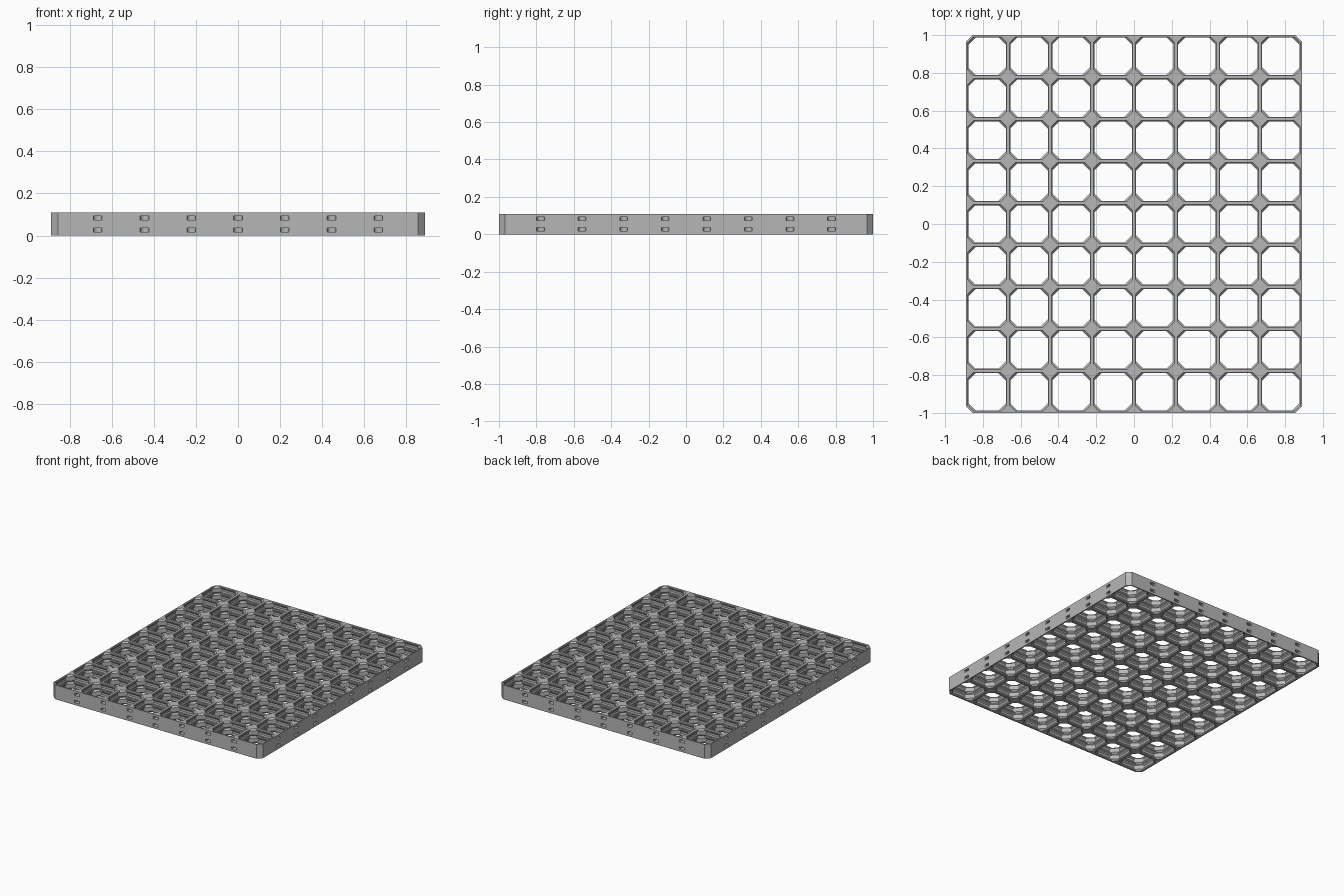
import bpy, bmesh, math

if "Cube" in bpy.data.objects:
    bpy.data.objects.remove(bpy.data.objects["Cube"])

S = 2 / 252            # millimetres to model units
NX, NY, P = 8, 9, 28   # cells across, cells deep, cell pitch
H = P / 2
HX, HY = NX * H, NY * H
CUT = 4.2              # clipped outer corner of the board
R2 = math.sqrt(2)

# One layer: (height, wall half thickness, post reach along the diagonal)
LAYER = [(0, 1.1, 4.17), (0.4, 1.5, 4.57), (1.4, 1.5, 5.57), (2.4, 0.8, 5.57),
         (4.4, 0.8, 5.57), (5.4, 1.5, 5.57), (6.4, 1.5, 4.57), (6.8, 1.1, 4.17)]
LEVELS = LAYER + [(z + 7, w, c) for z, w, c in LAYER]   # two stacked layers
TOP = LEVELS[-1][0]

gray = bpy.data.materials.new("gray plastic")
gray.diffuse_color = (0.47, 0.47, 0.47, 1)
gray.use_nodes = True
gray.node_tree.nodes["Principled BSDF"].inputs["Base Color"].default_value = gray.diffuse_color


def turn(p, k):
    x, y = p
    for _ in range(k):
        x, y = -y, x
    return x, y


def make_object(name, bm):
    bmesh.ops.recalc_face_normals(bm, faces=bm.faces)
    mesh = bpy.data.meshes.new(name)
    bm.to_mesh(mesh)
    bm.free()
    obj = bpy.data.objects.new(name, mesh)
    obj.scale = (S, S, S)
    bpy.context.collection.objects.link(obj)
    mesh.materials.append(gray)
    return obj


def on_rim(p, q):
    flat_x = abs(abs(p[0]) - HX) < .01 and abs(p[0] - q[0]) < .01
    flat_y = abs(abs(p[1]) - HY) < .01 and abs(p[1] - q[1]) < .01
    clipped = all(abs(abs(a) + abs(b) - (HX + HY - CUT)) < .01 for a, b in (p, q))
    return flat_x or flat_y or clipped


def add_cell(bm, cx, cy):
    def face(points):
        bm.faces.new([bm.verts.new((cx + x, cy + y, z)) for x, y, z in points])

    # Eight sided opening, lofted through all levels
    rings = []
    for z, w, c in LEVELS:
        a = H - w
        t = P - c * R2 - a
        rings.append([(*turn(p, k), z) for k in range(4) for p in ((a, -t), (a, t))])
    for lo, hi in zip(rings, rings[1:]):
        for i in range(8):
            j = (i + 1) % 8
            face((lo[i], lo[j], hi[j], hi[i]))

    # Flat top and bottom around the opening, and the outer rim
    _, w, c = LEVELS[0]
    a = H - w
    t = P - c * R2 - a
    for k in range(4):
        sx, sy = turn((1, 1), k)
        is_corner = abs(cx + sx * H) > HX - 1 and abs(cy + sy * H) > HY - 1
        tip = [(H, H - CUT), (H - CUT, H)] if is_corner else [(H, H)]
        side = [(a, -t), (H, -t), (H, t), (a, t)]
        corner = [(a, t), (H, t)] + tip + [(t, H), (t, a)]
        for z in (0, TOP):
            face([(*turn(p, k), z) for p in side])
            face([(*turn(p, k), z) for p in corner])
        edge = [turn(p, k) for p in [(H, -t), (H, t)] + tip + [(t, H)]]
        for p, q in zip(edge, edge[1:]):
            if on_rim((cx + p[0], cy + p[1]), (cx + q[0], cy + q[1])):
                face([(*p, 0), (*q, 0), (*q, TOP), (*p, TOP)])


# Grid board
bm = bmesh.new()
for i in range(NX):
    for j in range(NY):
        add_cell(bm, (i + .5) * P - HX, (j + .5) * P - HY)
bmesh.ops.remove_doubles(bm, verts=bm.verts, dist=0.005)
board = make_object("grid_board", bm)

# Connector slots: flared mouth with a rounded inner end, (sideways, inward)
half = [(2.6, -1), (2.6, 0), (2.3, 0.6), (2.3, 1.4), (2.6, 2.2)]
half += [(2.6 * math.cos(r), 2.6 + 2.6 * math.sin(r))
         for r in (math.radians(15 * n) for n in range(6))]
outline = half + [(0, 5.2)] + [(-x, y) for x, y in reversed(half)]


def add_slot(bm, x, y, z, k):
    pts = [turn(p, k) for p in outline]
    f = bm.faces.new([bm.verts.new((x + u, y + v, z - 1.2)) for u, v in pts])
    new = bmesh.ops.extrude_face_region(bm, geom=[f])["geom"]
    bmesh.ops.translate(bm, vec=(0, 0, 2.4),
                        verts=[g for g in new if isinstance(g, bmesh.types.BMVert)])


bm = bmesh.new()
for z in (3.4, 10.4):
    for i in range(1, NX):
        add_slot(bm, i * P - HX, -HY, z, 0)
        add_slot(bm, i * P - HX, HY, z, 2)
    for j in range(1, NY):
        add_slot(bm, HX, j * P - HY, z, 1)
        add_slot(bm, -HX, j * P - HY, z, 3)
cutter = make_object("slot_cutter", bm)
cutter.hide_render = True
cutter.hide_set(True)

mod = board.modifiers.new("slots", 'BOOLEAN')
mod.operation = 'DIFFERENCE'
mod.solver = 'EXACT'
mod.object = cutter
